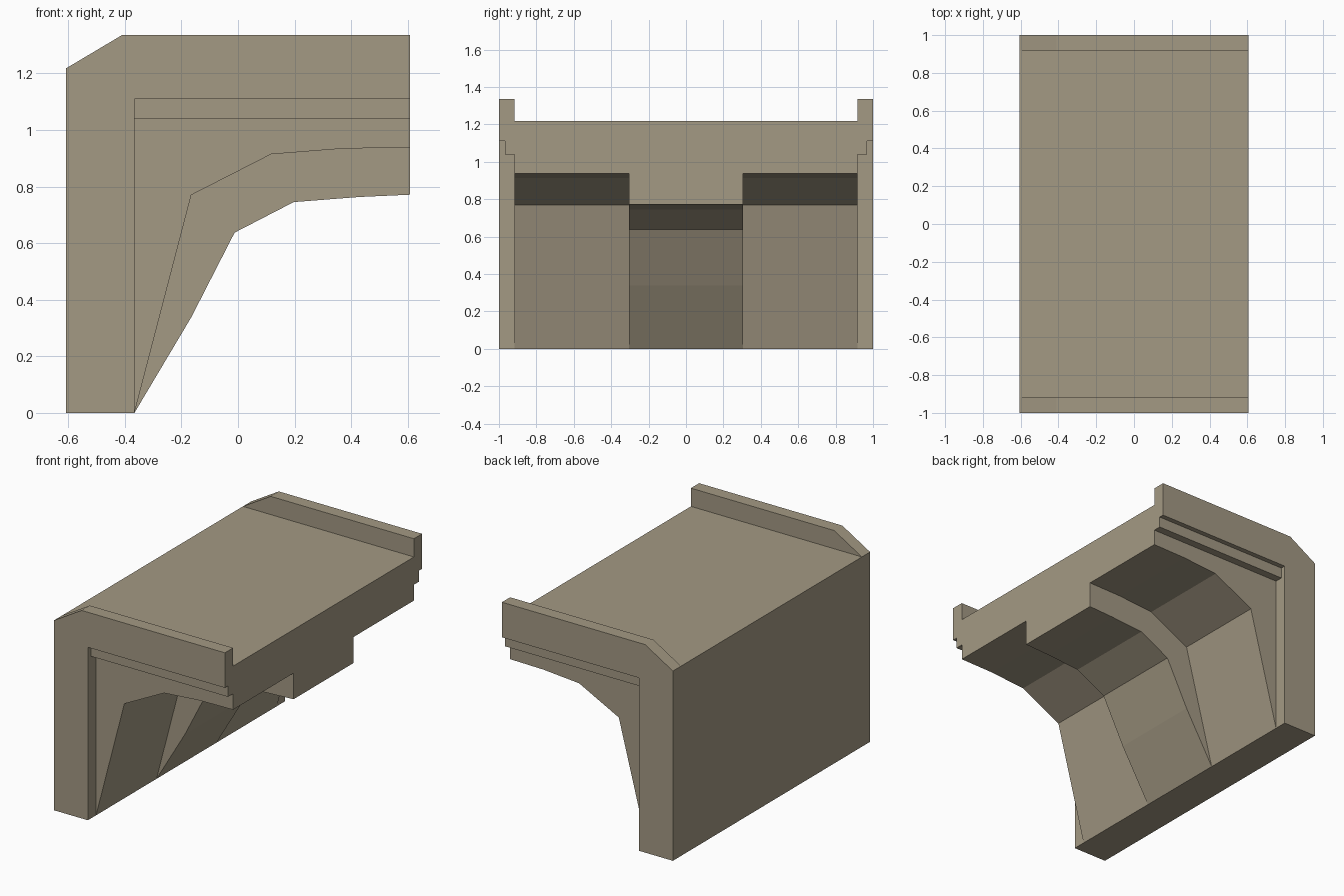
import bpy, bmesh

if "Cube" in bpy.data.objects:
    bpy.data.objects.remove(bpy.data.objects["Cube"])

stone = bpy.data.materials.new("tan stone")
stone.diffuse_color = (0.37, 0.32, 0.23, 1)
stone.use_nodes = True
stone.node_tree.nodes["Principled BSDF"].inputs["Base Color"].default_value = stone.diffuse_color


def extrude_profile(name, profile, y0, y1):
    """Solid made by sweeping an (x, z) outline from y0 to y1."""
    bm = bmesh.new()
    face = bm.faces.new([bm.verts.new((x, y0, z)) for x, z in profile])
    ext = bmesh.ops.extrude_face_region(bm, geom=[face])["geom"]
    verts = [v for v in ext if isinstance(v, bmesh.types.BMVert)]
    bmesh.ops.translate(bm, verts=verts, vec=(0, y1 - y0, 0))
    bmesh.ops.recalc_face_normals(bm, faces=bm.faces)
    me = bpy.data.meshes.new(name)
    bm.to_mesh(me)
    bm.free()
    me.materials.append(stone)
    ob = bpy.data.objects.new(name, me)
    bpy.context.collection.objects.link(ob)
    return ob


def cut(target, profile, y0, y1):
    cutter = extrude_profile("cutter", profile, y0, y1)
    cutter.hide_render = True
    mod = target.modifiers.new("cut", "BOOLEAN")
    mod.operation = "DIFFERENCE"
    mod.solver = "EXACT"
    mod.object = cutter
    bpy.context.view_layer.objects.active = target
    bpy.ops.object.modifier_apply(modifier=mod.name)
    bpy.data.objects.remove(cutter)


X, PIER = 0.607, -0.366        # half length, inner face of the pier


def opening(curve):
    """Outline of the space under a curve, run out past the block."""
    return [(PIER, -0.2), (PIER, 0)] + curve + [(0.8, curve[-1][1]), (0.8, -0.2)]


# Whole block with chamfered parapet ends
bridge = extrude_profile("half_arch_bridge", [
    (-X, 0), (X, 0), (X, 1.335), (-0.41, 1.335), (-X, 1.218)], -1, 1)

# Deck between the parapets
cut(bridge, [(-0.8, 1.218), (0.8, 1.218), (0.8, 1.5), (-0.8, 1.5)], -0.917, 0.917)

# Central rib underside, right through
cut(bridge, opening([(-0.165, 0.338), (-0.012, 0.637), (0.197, 0.745),
                     (0.43, 0.763), (X, 0.771)]), -1.2, 1.2)

# Higher vaults on both sides of the rib, then the two stepped ledges
vault = [(-0.165, 0.77), (0.117, 0.914), (0.37, 0.934), (X, 0.938)]
for curve, y in ((vault, 0.304), ([(PIER, 1.04), (X, 1.04)], 0.917),
                 ([(PIER, 1.11), (X, 1.11)], 0.968)):
    for s in (-1, 1):
        cut(bridge, opening(curve), min(s * y, s * 1.2), max(s * y, s * 1.2))

# Merge leftover coplanar seams
bm = bmesh.new()
bm.from_mesh(bridge.data)
bmesh.ops.remove_doubles(bm, verts=bm.verts, dist=0.0005)
bmesh.ops.dissolve_limit(bm, angle_limit=0.005, verts=bm.verts, edges=bm.edges)
bm.to_mesh(bridge.data)
bm.free()
